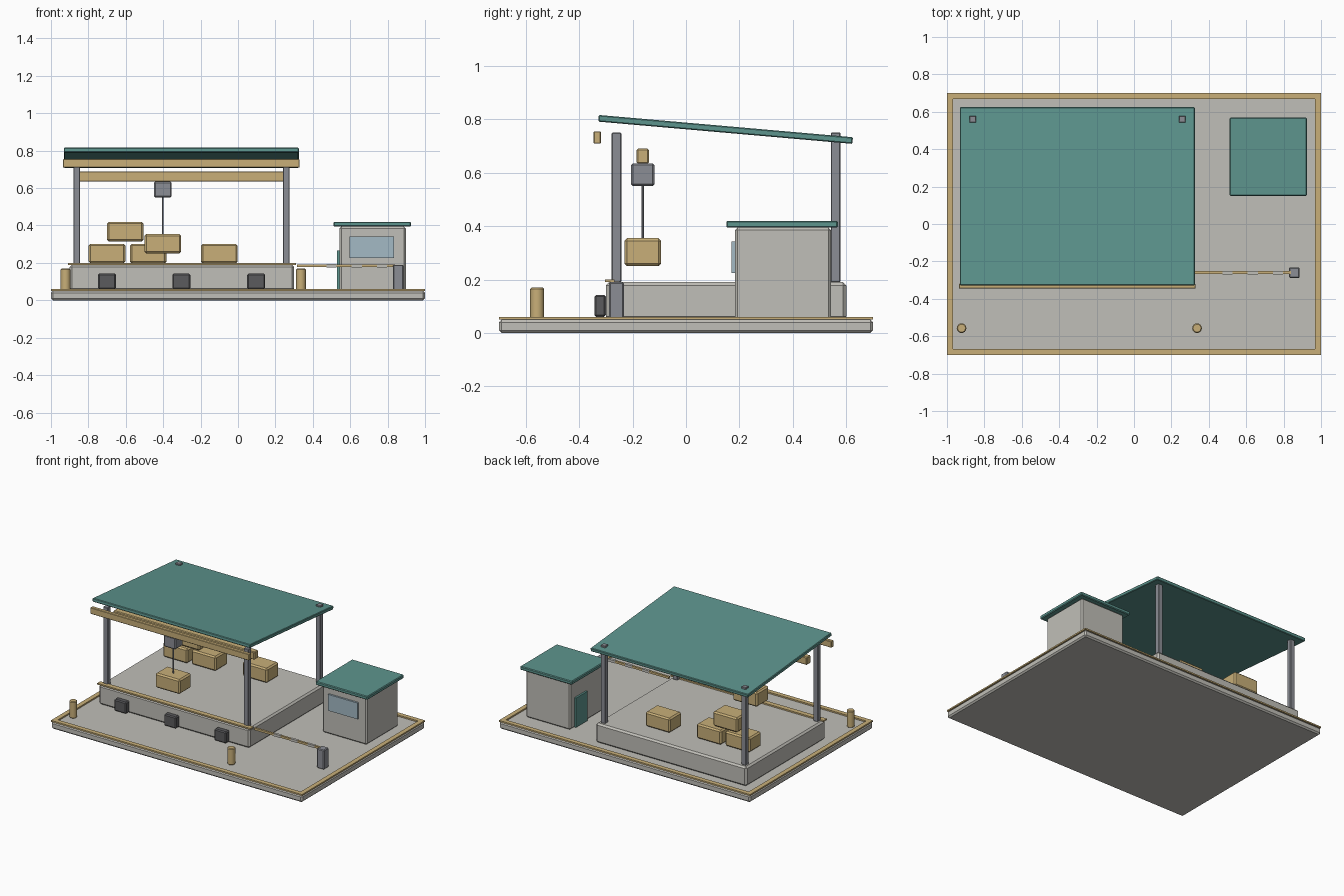
import bpy
import math

cube = bpy.data.objects.get("Cube")
if cube:
    bpy.data.objects.remove(cube, do_unlink=True)


def material(name, rgb):
    m = bpy.data.materials.new(name)
    m.use_nodes = True
    m.diffuse_color = (*rgb, 1)
    bsdf = m.node_tree.nodes["Principled BSDF"]
    bsdf.inputs["Base Color"].default_value = (*rgb, 1)
    bsdf.inputs["Roughness"].default_value = 0.8
    return m


CONCRETE = material("concrete", (0.53, 0.52, 0.48))
TAN = material("tan", (0.58, 0.43, 0.19))
TEAL = material("teal", (0.11, 0.30, 0.27))
STEEL = material("steel", (0.26, 0.27, 0.30))
RUBBER = material("dark_rubber", (0.105, 0.105, 0.11))
GLASS = material("pale_glass", (0.37, 0.49, 0.56))


def chamfer(obj, width):
    if width:
        mod = obj.modifiers.new("chamfer", "BEVEL")
        mod.width = width
        mod.segments = 1
        mod.limit_method = "ANGLE"


def box(name, x, y, z, mat, bevel=0.0):
    """Box spanning the given (low, high) ranges."""
    centre = [(a + b) / 2 for a, b in (x, y, z)]
    bpy.ops.mesh.primitive_cube_add(size=1, location=centre)
    obj = bpy.context.object
    obj.name = name
    for v in obj.data.vertices:
        for i, (a, b) in enumerate((x, y, z)):
            v.co[i] *= b - a
    obj.data.materials.append(mat)
    chamfer(obj, bevel)
    return obj


def around(c, size):
    return (c - size / 2, c + size / 2)


def cylinder(name, x, y, z, radius, mat, sides=16, bevel=0.0):
    bpy.ops.mesh.primitive_cylinder_add(
        vertices=sides, radius=radius, depth=z[1] - z[0],
        location=(x, y, sum(z) / 2))
    obj = bpy.context.object
    obj.name = name
    obj.data.materials.append(mat)
    chamfer(obj, bevel)
    bpy.ops.object.shade_smooth_by_angle(angle=math.radians(35))
    return obj


# Ground slab with a raised painted border
GROUND = 0.05
box("ground_slab", (-1, 1), (-0.7, 0.7), (0, GROUND), CONCRETE, 0.01)
EDGE, RIM = 0.033, (GROUND, 0.06)
for side, s in (("right", -1), ("left", 1)):
    box("border_" + side, around(s * (1 - EDGE / 2), EDGE), (-0.7, 0.7), RIM, TAN)
for side, s in (("front", -1), ("back", 1)):
    box("border_" + side, (EDGE - 1, 1 - EDGE), around(s * (0.7 - EDGE / 2), EDGE), RIM, TAN)

# Loading dock, edge strip and bumpers
DOCK = 0.19
box("loading_dock", (-0.9, 0.3), (-0.3, 0.6), (GROUND, DOCK), CONCRETE, 0.012)
box("dock_edge_strip", (-0.91, 0.31), (-0.303, -0.267), (DOCK, 0.2), TAN)
for i, x in enumerate((-0.7, -0.303, 0.097)):
    box(f"dock_bumper_{i + 1}", around(x, 0.096), (-0.343, -0.3), (0.06, 0.143), RUBBER, 0.007)

# Canopy: four posts, sloping roof, front fascia
for side, x in (("right", -0.862), ("left", 0.258)):
    for end, y in (("front", -0.26), ("back", 0.56)):
        box(f"canopy_post_{end}_{side}", around(x, 0.037), around(y, 0.036),
            (DOCK, 0.75), STEEL, 0.003)
roof = box("canopy_roof", around(-0.303, 1.256), around(0.148, 0.955),
           around(0.762, 0.025), TEAL, 0.004)
roof.rotation_euler.x = math.radians(-5)
box("canopy_fascia", around(-0.303, 1.264), (-0.346, -0.319), (0.709, 0.755), TAN, 0.003)

# Hoist beam, trolley, cable and hanging load
HX, HY = -0.402, -0.162
box("hoist_beam", (-0.865, 0.26), around(HY, 0.046), (0.634, 0.69), TAN, 0.005)
box("hoist_trolley", around(HX, 0.094), around(HY, 0.088), (0.55, 0.635), STEEL, 0.007)
cylinder("hoist_cable", HX, HY, (0.35, 0.555), 0.005, STEEL, 10)

# Crates: hanging one first, then those on the dock
crates = ((HX, HY, 0.25), (-0.7, 0.35, 0.197), (-0.48, 0.36, 0.197),
          (-0.603, 0.35, 0.315), (-0.1, 0.4, 0.197))
for i, (x, y, z) in enumerate(crates):
    box(f"crate_{i + 1}", around(x, 0.196), around(y, 0.137), (z, z + 0.105), TAN, 0.01)

# Gate booth with window and door
box("booth_walls", (0.543, 0.897), (0.183, 0.543), (GROUND, 0.395), CONCRETE, 0.01)
box("booth_roof", around(0.718, 0.414), around(0.36, 0.418), (0.394, 0.42), TEAL, 0.005)
box("booth_window", (0.597, 0.833), (0.17, 0.185), (0.225, 0.342), GLASS)
box("booth_door", (0.53, 0.545), (0.365, 0.495), (0.055, 0.267), TEAL)

# Barrier post and striped boom
BY = -0.26
box("barrier_post", around(0.857, 0.057), around(BY, 0.056), (GROUND, 0.19), STEEL, 0.005)
box("barrier_boom", (0.315, 0.84), around(BY, 0.015), (0.177, 0.192), TAN)
for i, x in enumerate((0.5, 0.635, 0.77)):
    box(f"boom_stripe_{i + 1}", around(x, 0.055), around(BY, 0.018), (0.1755, 0.1935), CONCRETE)

# Bollards at the front
for side, x in (("right", -0.922), ("left", 0.337)):
    cylinder("bollard_" + side, x, -0.557, (GROUND, 0.17), 0.026, TAN, 16, 0.005)
